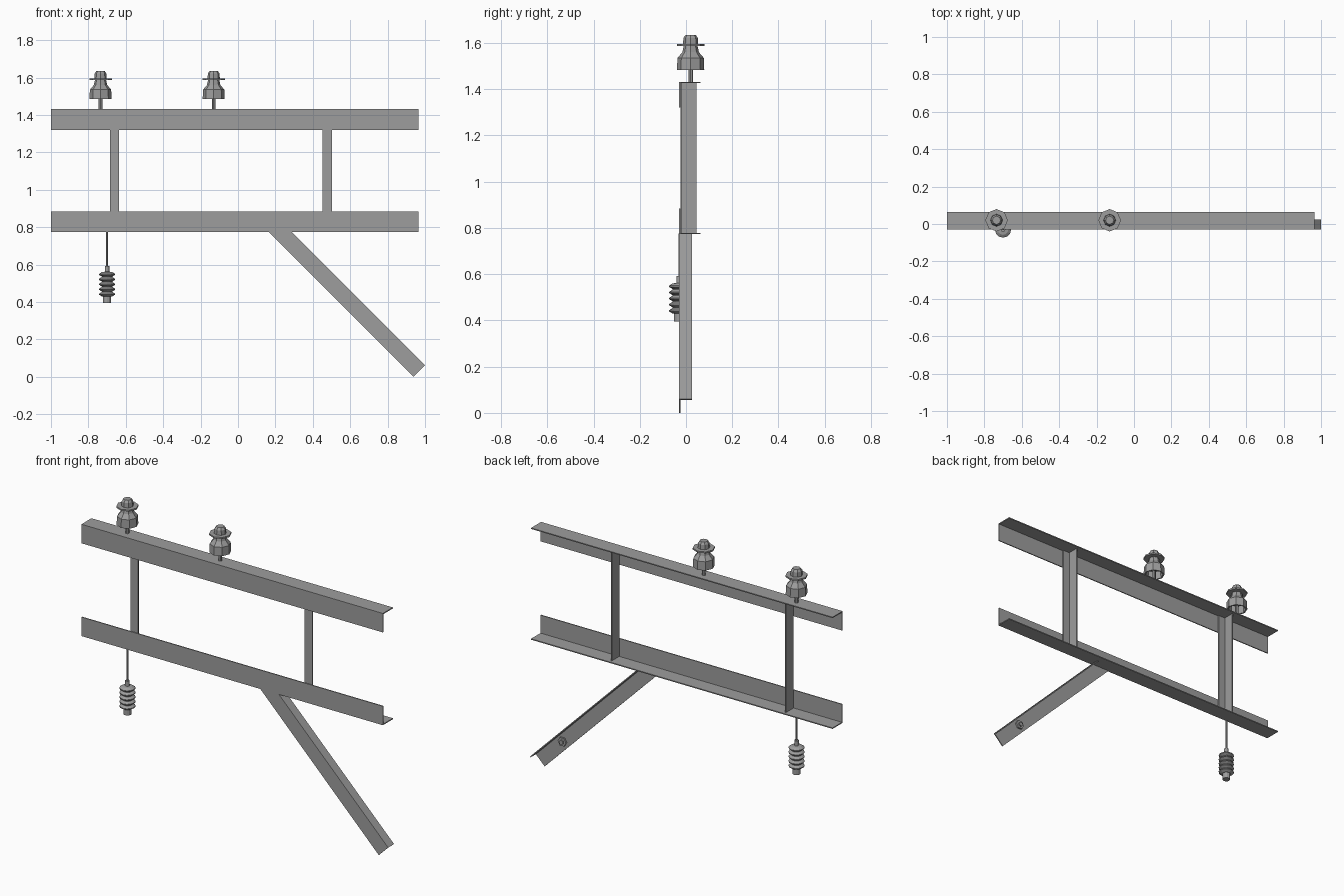
import bpy, bmesh, math
from mathutils import Vector

cube = bpy.data.objects.get("Cube")
if cube:
    bpy.data.objects.remove(cube, do_unlink=True)

steel = bpy.data.materials.new("grey_metal")
steel.use_nodes = True
GREY = (0.34, 0.34, 0.34, 1)
steel.diffuse_color = GREY
steel.node_tree.nodes["Principled BSDF"].inputs["Base Color"].default_value = GREY

T = 0.006      # plate thickness
FRONT = -0.03  # front face of the frame
X, Z = Vector((1, 0, 0)), Vector((0, 0, 1))


def finish(name, bm):
    bmesh.ops.recalc_face_normals(bm, faces=bm.faces)
    mesh = bpy.data.meshes.new(name)
    bm.to_mesh(mesh)
    bm.free()
    mesh.materials.append(steel)
    obj = bpy.data.objects.new(name, mesh)
    bpy.context.collection.objects.link(obj)
    return obj


def angle_bar(name, origin, along, across, length, width, depth, cut_z=None):
    """L-section bar: front plate spreads along 'across', flange runs back in y."""
    bm = bmesh.new()
    section = [(0, 0), (width, 0), (width, T), (T, T), (T, depth), (0, depth)]
    verts = [bm.verts.new(Vector(origin) + across * u + Vector((0, v, 0)))
             for u, v in section]
    face = bm.faces.new(verts)
    ext = bmesh.ops.extrude_face_region(bm, geom=[face])["geom"]
    bmesh.ops.translate(bm, vec=along * length,
                        verts=[g for g in ext if isinstance(g, bmesh.types.BMVert)])
    if cut_z is not None:
        bmesh.ops.bisect_plane(bm, geom=bm.verts[:] + bm.edges[:] + bm.faces[:],
                               plane_co=(0, 0, cut_z), plane_no=Z, clear_outer=True)
        bmesh.ops.holes_fill(bm, edges=[e for e in bm.edges if e.is_boundary])
    return finish(name, bm)


def lathe(name, profile, location, sides):
    """Closed turned shape from (radius, height) points; radius 0 is a pole."""
    bm = bmesh.new()
    rings = []
    for r, z in profile:
        if r == 0:
            rings.append([bm.verts.new((0, 0, z))] * sides)
        else:
            rings.append([bm.verts.new((r * math.cos(math.tau * i / sides),
                                        r * math.sin(math.tau * i / sides), z))
                          for i in range(sides)])
    for a, b in zip(rings, rings[1:]):
        for i in range(sides):
            j = (i + 1) % sides
            bm.faces.new(list(dict.fromkeys((a[i], a[j], b[j], b[i]))))
    obj = finish(name, bm)
    obj.location = location
    return obj


# Two long crossarm beams, flanges at the outer edges
angle_bar("upper_beam", (-1, FRONT, 1.432), X, -Z, 1.966, 0.112, 0.093)
angle_bar("lower_beam", (-1, FRONT, 0.773), X, Z, 1.966, 0.112, 0.093)

# Upright posts between the beams
for name, x in (("right_post", -0.685), ("left_post", 0.452)):
    angle_bar(name, (x, FRONT + T, 0.773 + T), Z, X, 0.659 - 2 * T, 0.05, 0.07)

# Diagonal brace, trimmed under the lower beam
angle_bar("diagonal_brace", (1, FRONT, 0.061), (Z - X).normalized(),
          (-X - Z).normalized(), 1.2, 0.086, 0.055, cut_z=0.773)

# Bolt on the back of the brace
bolt_parts = (("bolt_nut", 0.027, 0.010, 6), ("bolt_end", 0.013, 0.018, 10))
for name, r, h, sides in bolt_parts:
    bolt = lathe(name, [(0, 0), (r, 0), (r, h), (0, h)], (0.82, FRONT + T, 0.18), sides)
    bolt.rotation_euler.x = -math.pi / 2

# Pin insulators on the upper beam, with a hollow bell
bell = [(0, 0.205), (0.022, 0.205), (0.031, 0.192), (0.033, 0.165), (0.060, 0.165),
        (0.060, 0.156), (0.030, 0.156), (0.036, 0.13), (0.057, 0.105), (0.059, 0.054),
        (0.050, 0.054), (0.046, 0.10), (0, 0.115)]
for side, x in (("right", -0.735), ("middle", -0.13)):
    lathe(side + "_pin_insulator", bell, (x, 0.02, 1.43), 8)
    lathe(side + "_insulator_pin", [(0, 0), (0.01, 0), (0.01, 0.12), (0, 0.12)],
          (x, 0.02, 1.43), 8)

# Hanging insulator: cap, ribbed sheds and neck
hanging = [(0, 0.395), (0.022, 0.395), (0.022, 0.43)]
for i in range(5):
    z = 0.43 + i * 0.0265
    hanging += [(0.028, z), (0.043, z + 0.009), (0.043, z + 0.014), (0.028, z + 0.024)]
hanging += [(0.012, 0.562), (0.012, 0.592), (0, 0.592)]
lathe("hanging_insulator", hanging, (-0.70, -0.03, 0), 12)
lathe("hanging_rod", [(0, 0.58), (0.005, 0.58), (0.005, 0.775), (0, 0.775)],
      (-0.70, -0.028, 0), 8)
